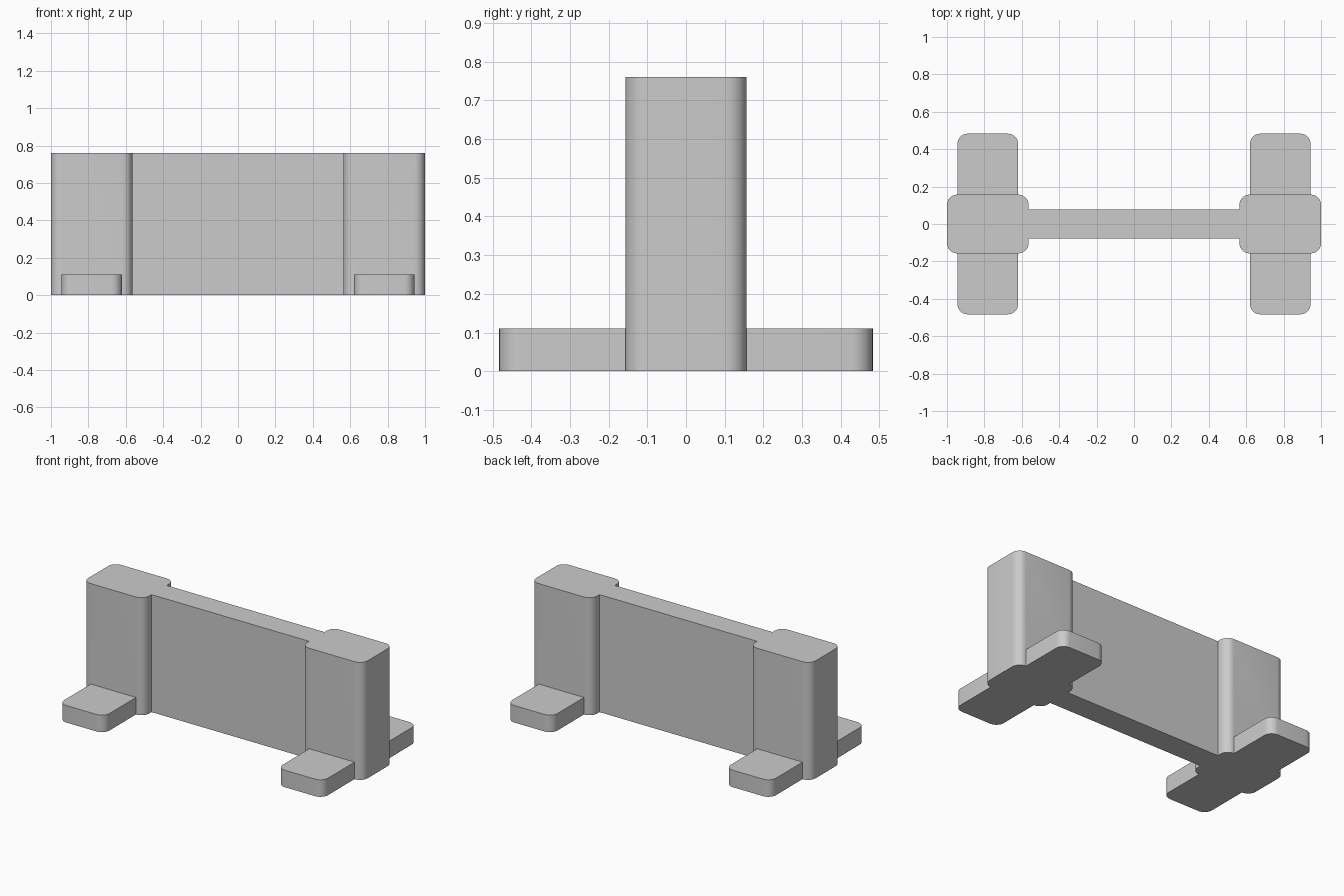
import bpy, bmesh, math

if "Cube" in bpy.data.objects:
    bpy.data.objects.remove(bpy.data.objects["Cube"])

grey = bpy.data.materials.new("light grey")
grey.diffuse_color = (0.6, 0.6, 0.6, 1)
grey.use_nodes = True
grey.node_tree.nodes["Principled BSDF"].inputs["Base Color"].default_value = grey.diffuse_color


def block(name, x, half_x, half_y, height, radius=0.0, steps=8):
    """Upright block on the ground with rounded vertical corners."""
    pts = []
    if radius:
        for q, (sx, sy) in enumerate([(1, 1), (-1, 1), (-1, -1), (1, -1)]):
            for i in range(steps + 1):
                a = math.pi / 2 * (q + i / steps)
                pts.append((x + sx * (half_x - radius) + radius * math.cos(a),
                            sy * (half_y - radius) + radius * math.sin(a)))
    else:
        pts = [(x + half_x, half_y), (x - half_x, half_y),
               (x - half_x, -half_y), (x + half_x, -half_y)]
    bm = bmesh.new()
    base = bm.faces.new([bm.verts.new((px, py, 0)) for px, py in pts])
    top = bmesh.ops.extrude_face_region(bm, geom=[base], use_keep_orig=True)
    bmesh.ops.translate(bm, vec=(0, 0, height),
                        verts=[v for v in top["geom"] if isinstance(v, bmesh.types.BMVert)])
    bmesh.ops.recalc_face_normals(bm, faces=bm.faces)
    mesh = bpy.data.meshes.new(name)
    bm.to_mesh(mesh)
    bm.free()
    mesh.materials.append(grey)
    obj = bpy.data.objects.new(name, mesh)
    bpy.context.collection.objects.link(obj)
    return obj


# Thin wall panel running between the posts
stand = block("wall_stand", 0, 0.78, 0.078, 0.76)

# Rounded end posts and crosswise feet, one pair on each side
parts = []
for side in (-1, 1):
    parts.append(block("end_post", side * 0.782, 0.218, 0.157, 0.76, 0.055))
    parts.append(block("foot", side * 0.782, 0.162, 0.483, 0.11, 0.055))

# Fuse everything into one solid
for part in parts:
    mod = stand.modifiers.new("join_" + part.name, "BOOLEAN")
    mod.operation = "UNION"
    mod.solver = "EXACT"
    mod.object = part
bpy.context.view_layer.objects.active = stand
stand.select_set(True)
for mod in list(stand.modifiers):
    bpy.ops.object.modifier_apply(modifier=mod.name)
for part in parts:
    bpy.data.objects.remove(part)

# Smooth the rounded corners, keep the rest crisp
bpy.ops.object.shade_smooth_by_angle(angle=math.radians(30))
